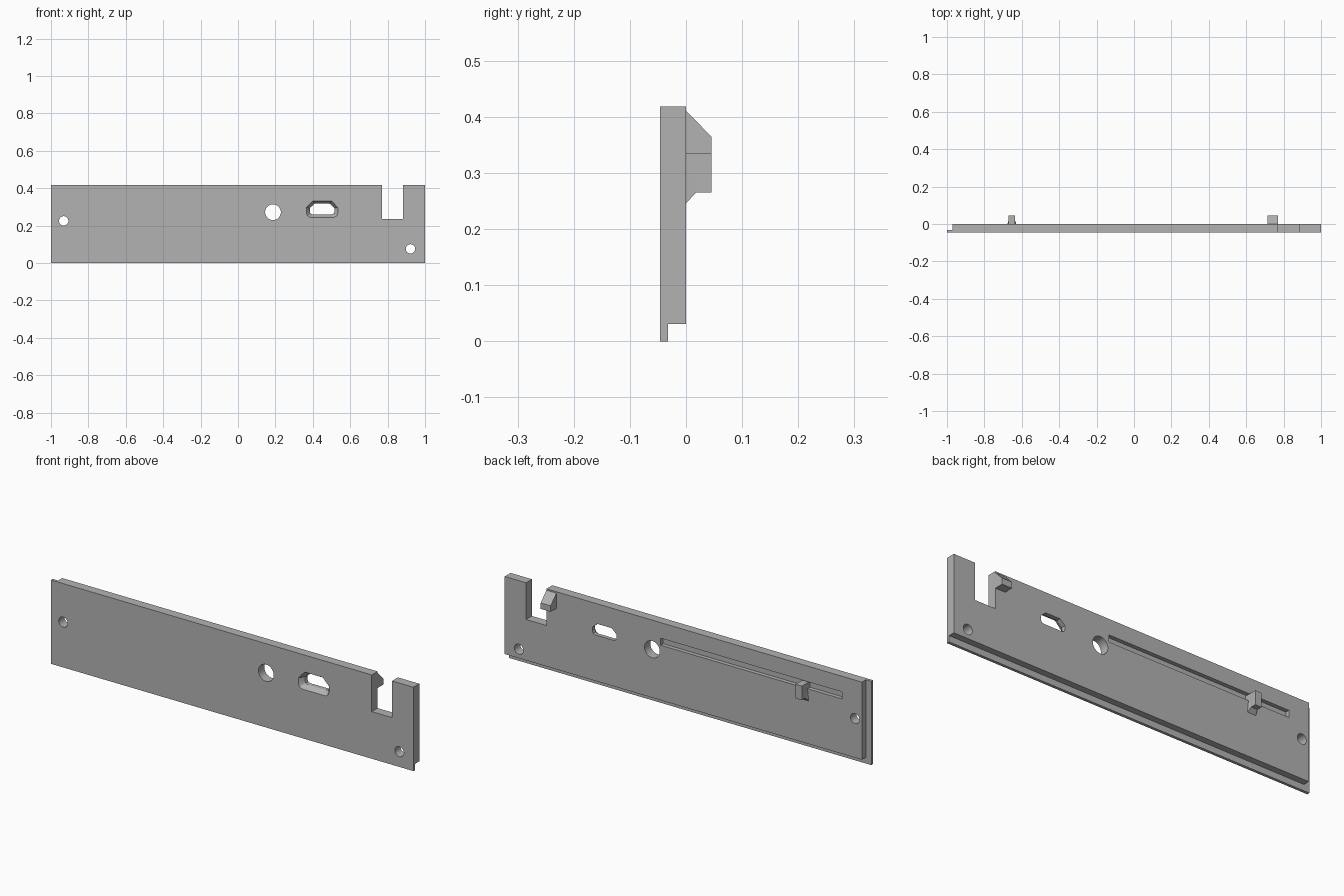
import bpy
import bmesh
from math import pi
from mathutils import Matrix, Vector

cube = bpy.data.objects.get("Cube")
if cube:
    bpy.data.objects.remove(cube, do_unlink=True)

FRONT, BACK, HEIGHT = -0.046, 0.0, 0.418

grey = bpy.data.materials.new("plain grey")
grey.use_nodes = True
grey.diffuse_color = (0.45, 0.45, 0.45, 1)
grey.node_tree.nodes["Principled BSDF"].inputs["Base Color"].default_value = (0.45, 0.45, 0.45, 1)


def finish(bm, name):
    bmesh.ops.recalc_face_normals(bm, faces=bm.faces)
    mesh = bpy.data.meshes.new(name)
    bm.to_mesh(mesh)
    bm.free()
    mesh.materials.append(grey)
    obj = bpy.data.objects.new(name, mesh)
    bpy.context.collection.objects.link(obj)
    return obj


def box(name, x, y, z):
    bm = bmesh.new()
    bmesh.ops.create_cube(bm, size=1)
    for v in bm.verts:
        v.co = [(a + b) / 2 + c * (b - a) for c, (a, b) in zip(v.co, (x, y, z))]
    return finish(bm, name)


def cylinder(name, x, z, radius):
    bm = bmesh.new()
    bmesh.ops.create_cone(bm, cap_ends=True, segments=40, radius1=radius, radius2=radius, depth=0.2,
                          matrix=Matrix.Translation((x, 0, z)) @ Matrix.Rotation(pi / 2, 4, "X"))
    return finish(bm, name)


def loft(name, rings):
    """Skin a list of equal-length closed rings and cap both ends."""
    bm = bmesh.new()
    loops = [[bm.verts.new(p) for p in ring] for ring in rings]
    n = len(loops[0])
    for a, b in zip(loops, loops[1:]):
        for i in range(n):
            j = (i + 1) % n
            bm.faces.new((a[i], a[j], b[j], b[i]))
    bm.faces.new(loops[0])
    bm.faces.new(loops[-1])
    return finish(bm, name)


def extrude_x(name, profile, x0, x1):
    return loft(name, [[(x, y, z) for y, z in profile] for x in (x0, x1)])


def cut(target, cutter):
    cutter.hide_render = True
    mod = target.modifiers.new("cut", "BOOLEAN")
    mod.operation, mod.solver, mod.object = "DIFFERENCE", "EXACT", cutter
    bpy.context.view_layer.objects.active = target
    bpy.ops.object.modifier_apply(modifier=mod.name)
    bpy.data.objects.remove(cutter, do_unlink=True)


# Port opening: flat top with sloped shoulders, tapering inwards from the front
half = [(0.05, 0.044), (0.084, 0.008), (0.084, -0.022), (0.079, -0.036), (0.064, -0.044)]
outline = half + [(-x, z) for x, z in reversed(half)]


def port_ring(y, sx, sz):
    return [(0.45 + x * sx, y, 0.289 + z * sz) for x, z in outline]


# Main plate with stepped lips, holes, notch and rear groove
plate = box("panel", (-1, 1), (FRONT, BACK), (0, HEIGHT))
cut(plate, box("bottom_rebate", (-1.1, 1.1), (-0.032, 0.1), (-0.1, 0.031)))
cut(plate, box("end_rebate", (-1.1, -0.97), (-0.032, 0.1), (-0.1, 0.5)))
cut(plate, box("top_notch", (0.77, 0.882), (-0.1, 0.1), (0.235, 0.5)))
cut(plate, box("rear_groove", (-0.86, 0.14), (-0.02, 0.1), (0.305, 0.34)))
for hx, hz, r in ((-0.932, 0.226, 0.025), (0.922, 0.076, 0.025), (0.187, 0.272, 0.042)):
    cut(plate, cylinder("round_hole", hx, hz, r))
cut(plate, loft("port_cutter", [port_ring(-0.06, 1, 1), port_ring(FRONT, 1, 1),
                                port_ring(-0.02, 0.79, 0.66), port_ring(0.02, 0.79, 0.66)]))

# Hook beside the notch, sloped on top
extrude_x("hook", [(-0.005, 0.335), (0.045, 0.335), (0.045, 0.365), (0, 0.411), (-0.005, 0.411)], 0.715, 0.77)

# Small rear tab crossing the groove, with a flared foot below it
TAB_X, TAB_W = -0.653, 0.0175
box("tab", (TAB_X - TAB_W, TAB_X + TAB_W), (-0.021, 0.045), (0.265, 0.335))
flare = TAB_W + 0.006
loft("tab_foot", [
    [(TAB_X - flare, 0, 0.246), (TAB_X + flare, 0, 0.246),
     (TAB_X + TAB_W, 0, 0.305), (TAB_X - TAB_W, 0, 0.305)],
    [(TAB_X - TAB_W, 0.018, 0.265), (TAB_X + TAB_W, 0.018, 0.265),
     (TAB_X + TAB_W, 0.018, 0.27), (TAB_X - TAB_W, 0.018, 0.27)]])

# Smooth the round bores while keeping edges crisp
bpy.ops.object.select_all(action="DESELECT")
plate.select_set(True)
bpy.context.view_layer.objects.active = plate
bpy.ops.object.shade_smooth_by_angle(angle=pi / 9)
